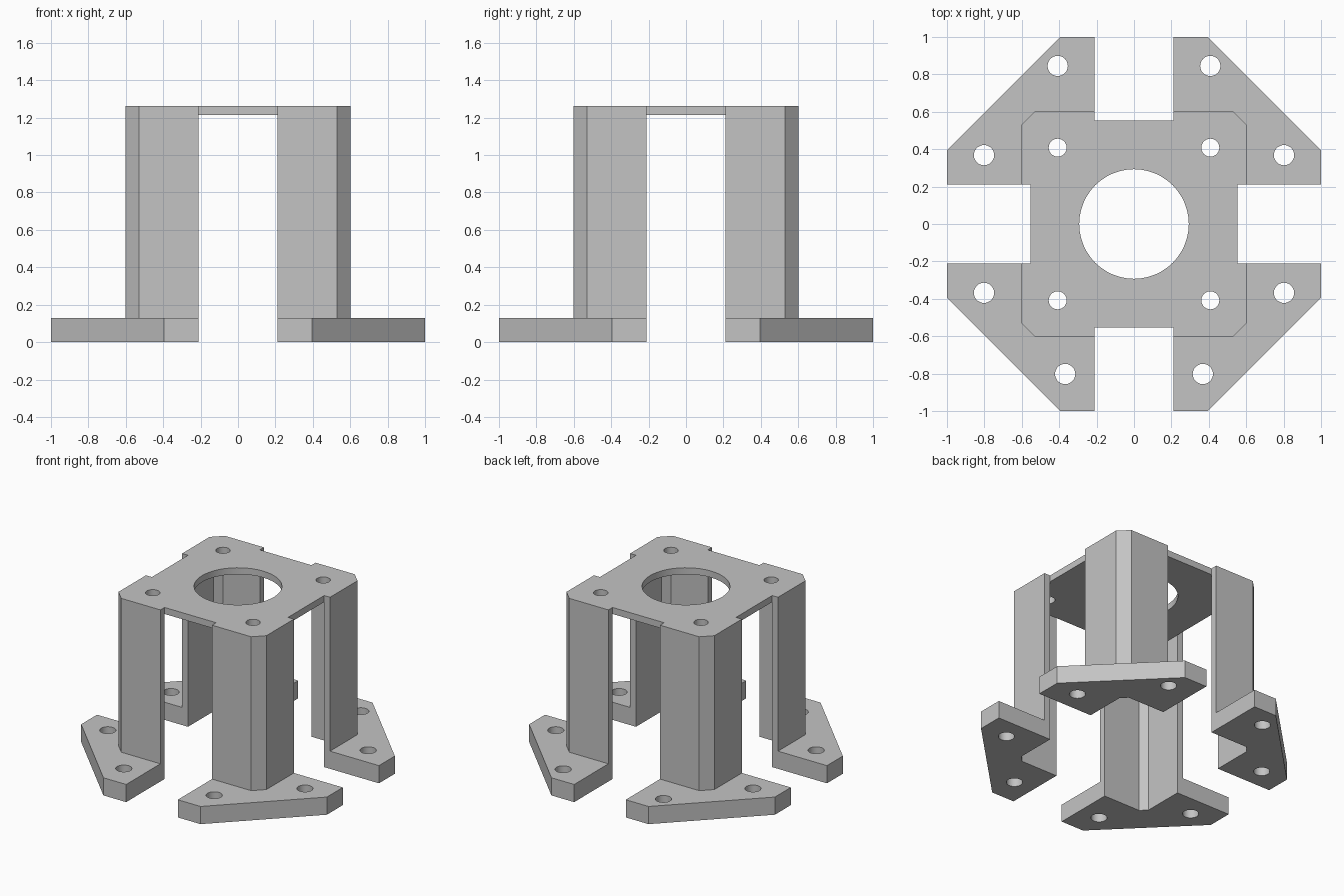
import bpy
import bmesh
import math
from mathutils import Matrix

if "Cube" in bpy.data.objects:
    bpy.data.objects.remove(bpy.data.objects["Cube"], do_unlink=True)

# Main dimensions
SLOT = 0.21          # half width of the side openings
OUTER = 0.602        # outer face of the posts
WALL = 0.048         # sheet thickness
INNER = OUTER - WALL
CHAMFER = 0.073
INNER_CHAMFER = CHAMFER - WALL * (2 - math.sqrt(2))
FOOT_TOP = 0.13
TOP = 1.262
FOOT_CUT = 0.395     # where the octagonal base corner begins

grey = bpy.data.materials.new("plain grey")
grey.use_nodes = True
grey.diffuse_color = (0.55, 0.55, 0.55, 1)
grey.node_tree.nodes["Principled BSDF"].inputs["Base Color"].default_value = (0.55, 0.55, 0.55, 1)


def prism(name, outline, bottom, top):
    """Extrude a flat outline between two heights."""
    bm = bmesh.new()
    face = bm.faces.new([bm.verts.new((x, y, bottom)) for x, y in outline])
    extruded = bmesh.ops.extrude_face_region(bm, geom=[face])["geom"]
    moved = [v for v in extruded if isinstance(v, bmesh.types.BMVert)]
    bmesh.ops.translate(bm, verts=moved, vec=(0, 0, top - bottom))
    bmesh.ops.recalc_face_normals(bm, faces=bm.faces)
    mesh = bpy.data.meshes.new(name)
    bm.to_mesh(mesh)
    bm.free()
    obj = bpy.data.objects.new(name, mesh)
    bpy.context.collection.objects.link(obj)
    mesh.materials.append(grey)
    return obj


def drill(obj, holes, bottom, top):
    """Cut vertical round holes given as (x, y, radius)."""
    bm = bmesh.new()
    for x, y, radius in holes:
        bmesh.ops.create_cone(bm, cap_ends=True, segments=48, radius1=radius, radius2=radius,
                              depth=top - bottom + 0.1,
                              matrix=Matrix.Translation((x, y, (top + bottom) / 2)))
    mesh = bpy.data.meshes.new("hole_cutter")
    bm.to_mesh(mesh)
    bm.free()
    mesh.materials.append(grey)
    cutter = bpy.data.objects.new("hole_cutter", mesh)
    cutter.hide_render = True
    bpy.context.collection.objects.link(cutter)
    mod = obj.modifiers.new("holes", 'BOOLEAN')
    mod.operation = 'DIFFERENCE'
    mod.solver = 'EXACT'
    mod.object = cutter
    bpy.context.view_layer.update()
    result = bpy.data.meshes.new_from_object(obj.evaluated_get(bpy.context.evaluated_depsgraph_get()))
    obj.modifiers.clear()
    obj.data = result
    bpy.data.objects.remove(cutter, do_unlink=True)
    # smooth hole walls, crisp edges
    bpy.ops.object.select_all(action='DESELECT')
    obj.select_set(True)
    bpy.context.view_layer.objects.active = obj
    bpy.ops.object.shade_smooth_by_angle(angle=math.radians(30))


# Outlines for the back left quadrant
inside = [(INNER, SLOT), (INNER, INNER - INNER_CHAMFER), (INNER - INNER_CHAMFER, INNER), (SLOT, INNER)]
outside = [(OUTER, SLOT), (OUTER, OUTER - CHAMFER), (OUTER - CHAMFER, OUTER), (SLOT, OUTER)]
post = outside + inside[::-1]
foot = [(1, SLOT), (1, FOOT_CUT), (FOOT_CUT, 1), (SLOT, 1)] + inside[::-1]

# Four feet and angle posts; the back feet have one bolt hole further out
for side, sx in (("left", 1), ("right", -1)):
    for end, sy in (("front", -1), ("back", 1)):
        foot_obj = prism(f"{end}_{side}_foot", [(x * sx, y * sy) for x, y in foot], 0, FOOT_TOP)
        end_hole = (0.408, 0.845) if end == "back" else (0.368, 0.802)
        drill(foot_obj, [(x * sx, y * sy, 0.054) for x, y in (end_hole, (0.802, 0.368))], 0, FOOT_TOP)
        prism(f"{end}_{side}_post", [(x * sx, y * sy) for x, y in post], FOOT_TOP, TOP - WALL)

# Top plate with notched sides, a centre bore and four bolt holes
quarter = [inside[0]] + outside + [inside[-1]]
plate_outline = []
for turn in range(4):
    plate_outline += quarter
    quarter = [(-y, x) for x, y in quarter]
plate = prism("top_plate", plate_outline, TOP - WALL, TOP)
bolts = [(x, y, 0.048) for x in (-0.408, 0.408) for y in (-0.408, 0.408)]
drill(plate, [(0, 0, 0.293)] + bolts, TOP - WALL, TOP)
